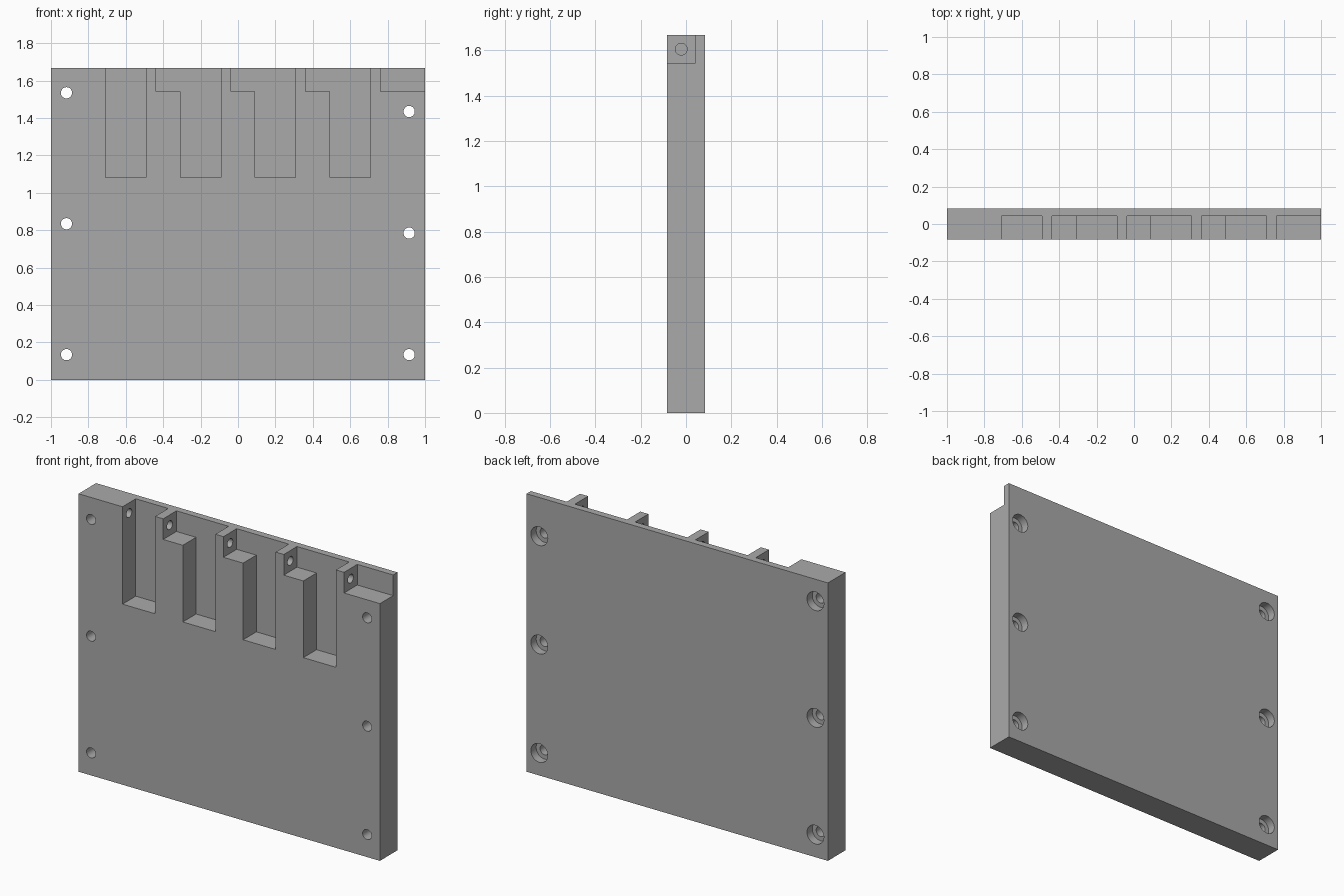
import bpy
import bmesh
from math import pi
from mathutils import Matrix

cube = bpy.data.objects.get("Cube")
if cube:
    bpy.data.objects.remove(cube, do_unlink=True)

W, T, H = 1.0, 0.0833, 1.667      # half width, half thickness, height
PITCH, SLOT = 0.4, 0.108          # slot spacing and half width
SLOT_Z, NOTCH_Z, POCKET_Y = 1.083, 1.543, 0.042
OVER = 0.1                        # cutter overshoot

grey = bpy.data.materials.new("plain_grey")
grey.use_nodes = True
grey.diffuse_color = (0.4, 0.4, 0.4, 1)
grey.node_tree.nodes["Principled BSDF"].inputs["Base Color"].default_value = (0.4, 0.4, 0.4, 1)


def add_object(name, bm):
    bmesh.ops.recalc_face_normals(bm, faces=bm.faces)
    mesh = bpy.data.meshes.new(name)
    bm.to_mesh(mesh)
    bm.free()
    mesh.materials.append(grey)
    obj = bpy.data.objects.new(name, mesh)
    bpy.context.collection.objects.link(obj)
    return obj


def prism(name, outline, y0, y1):
    """Extrude an x-z outline along y."""
    bm = bmesh.new()
    face = bm.faces.new([bm.verts.new((x, y0, z)) for x, z in outline])
    new = bmesh.ops.extrude_face_region(bm, geom=[face])["geom"]
    verts = [v for v in new if isinstance(v, bmesh.types.BMVert)]
    bmesh.ops.translate(bm, verts=verts, vec=(0, y1 - y0, 0))
    return add_object(name, bm)


def rod(name, centre, radius, length, turn_axis):
    """Cylinder turned from z onto y (turn_axis X) or x (turn_axis Y)."""
    bm = bmesh.new()
    matrix = Matrix.Translation(centre) @ Matrix.Rotation(pi / 2, 4, turn_axis)
    bmesh.ops.create_cone(bm, cap_ends=True, segments=32, radius1=radius,
                          radius2=radius, depth=length, matrix=matrix)
    return add_object(name, bm)


def cut(target, cutter):
    cutter.hide_render = True
    mod = target.modifiers.new("cut", "BOOLEAN")
    mod.operation = "DIFFERENCE"
    mod.solver = "EXACT"
    mod.object = cutter
    bpy.context.view_layer.objects.active = target
    bpy.ops.object.modifier_apply(modifier=mod.name)
    bpy.data.objects.remove(cutter, do_unlink=True)


# Backing plate
plate = prism("slotted_plate", [(-W, 0), (W, 0), (W, H), (-W, H)], -T, T)

# Tall slots, all but the first with a shallow step on the left edge
top = H + OVER
for i in range(4):
    x = (i - 1.5) * PITCH
    left, right, step = x - SLOT, x + SLOT, x - 0.238
    outline = [(left, SLOT_Z), (right, SLOT_Z), (right, top)]
    outline += [(step, top), (step, NOTCH_Z), (left, NOTCH_Z)] if i else [(left, top)]
    cut(plate, prism("slot_cutter", outline, -T - OVER, POCKET_Y))

# Open corner notch
x = 2.5 * PITCH - 0.238
cut(plate, prism("notch_cutter", [(x, NOTCH_Z), (W + OVER, NOTCH_Z), (W + OVER, top), (x, top)],
                 -T - OVER, POCKET_Y))

# Pivot bore through the dividing walls
start, end = -0.83, W + OVER
cut(plate, rod("pivot_cutter", ((start + end) / 2, -0.021, 1.605), 0.026, end - start, "Y"))

# Screw holes with counterbores at the back
BORE = 0.05
for x, heights in ((-0.917, (0.135, 0.835, 1.535)), (0.915, (0.135, 0.785, 1.435))):
    for z in heights:
        cut(plate, rod("screw_cutter", (x, 0, z), 0.03, 4 * T, "X"))
        cut(plate, rod("counterbore_cutter", (x, T, z), 0.056, 2 * BORE, "X"))

# Smooth hole walls, sharp corners
bpy.ops.object.select_all(action="DESELECT")
plate.select_set(True)
bpy.context.view_layer.objects.active = plate
bpy.ops.object.shade_smooth_by_angle(angle=pi / 6)
